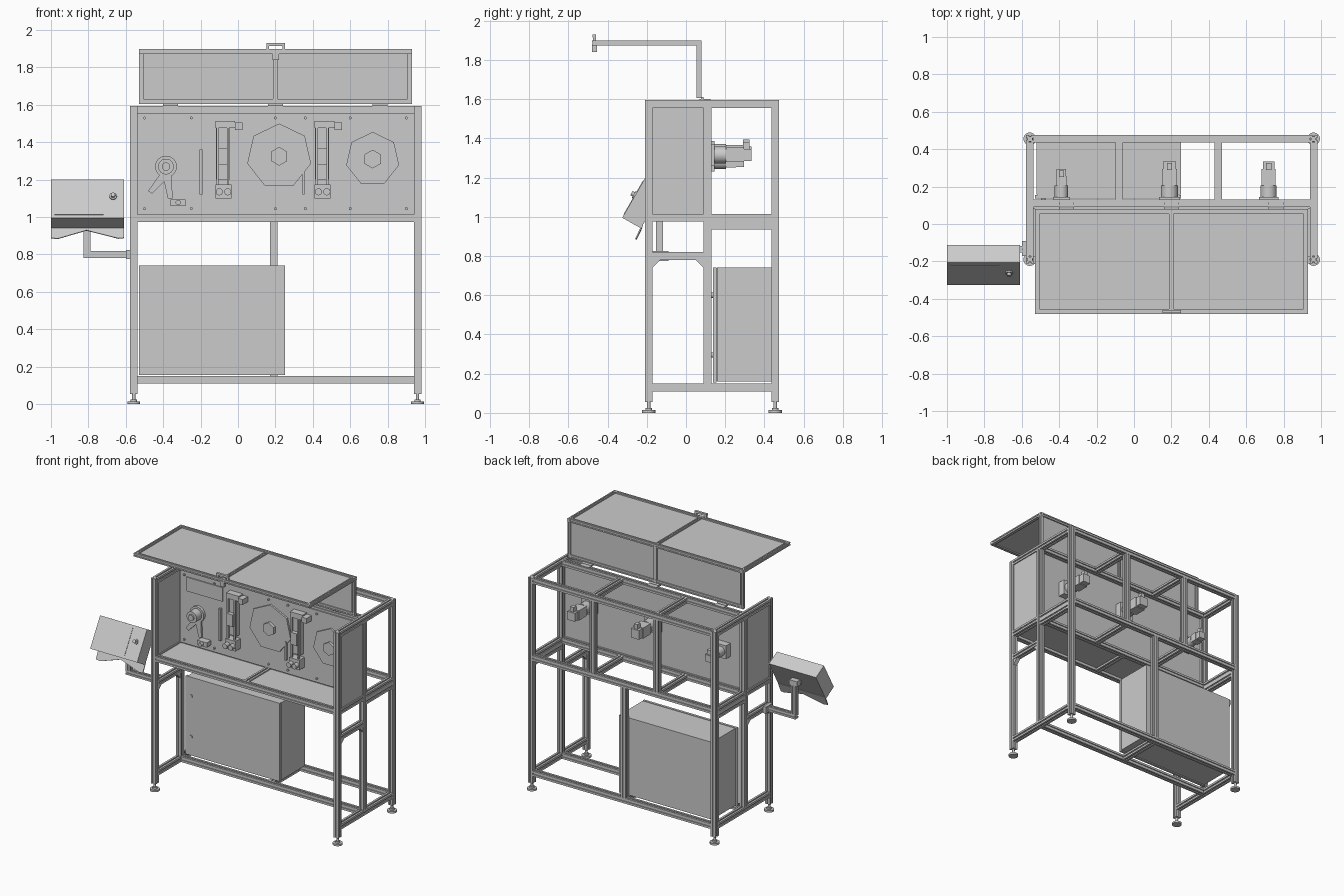
import bpy, bmesh, math
from mathutils import Vector, Matrix

if "Cube" in bpy.data.objects:
    bpy.data.objects.remove(bpy.data.objects["Cube"])


def finish(name, bm):
    bmesh.ops.recalc_face_normals(bm, faces=bm.faces)
    me = bpy.data.meshes.new(name)
    bm.to_mesh(me)
    bm.free()
    ob = bpy.data.objects.new(name, me)
    bpy.context.collection.objects.link(ob)
    return ob


def box(name, x0, x1, y0, y1, z0, z1):
    bm = bmesh.new()
    bmesh.ops.create_cube(bm, size=1)
    for v in bm.verts:
        v.co = Vector(((x0 + x1) / 2 + v.co.x * (x1 - x0),
                       (y0 + y1) / 2 + v.co.y * (y1 - y0),
                       (z0 + z1) / 2 + v.co.z * (z1 - z0)))
    return finish(name, bm)


def prism(name, points, offset):
    """Extrude a planar 3D outline along a vector."""
    bm = bmesh.new()
    face = bm.faces.new([bm.verts.new(p) for p in points])
    geo = bmesh.ops.extrude_face_region(bm, geom=[face], use_keep_orig=True)
    bmesh.ops.translate(bm, vec=Vector(offset),
                        verts=[g for g in geo["geom"] if isinstance(g, bmesh.types.BMVert)])
    return finish(name, bm)


def cyl(name, a, b, r, n=24):
    a, b = Vector(a), Vector(b)
    d = b - a
    bm = bmesh.new()
    bmesh.ops.create_cone(bm, cap_ends=True, segments=n, radius1=r, radius2=r, depth=d.length,
                          matrix=Matrix.Translation((a + b) / 2) @ d.to_track_quat('Z', 'Y').to_matrix().to_4x4())
    for f in bm.faces:
        f.smooth = n > 10 and len(f.verts) == 4
    return finish(name, bm)


def bar(name, a, b, h=0.02):
    """Slotted square extrusion from a to b, half width h."""
    a, b = Vector(a), Vector(b)
    s, d = h * 0.25, h * 0.65
    side = [(h, -h), (h, -s), (d, -s), (d, s), (h, s)]
    pts = []
    for k in range(4):
        c, q = [(1, 0), (0, 1), (-1, 0), (0, -1)][k]
        pts += [(c * x - q * y, q * x + c * y) for x, y in side]
    rot = (b - a).to_track_quat('Z', 'Y')
    return prism(name, [a + rot @ Vector((x, y, 0)) for x, y in pts], b - a)


# Main frame positions
XL, XR = -0.557, 0.96
YF, YM, YB = -0.19, 0.11, 0.455
H = 0.02
TOP, MID, BOT = 1.575, 0.995, 0.13

# Posts, feet and side rails
for x, side in ((XL, "left"), (XR, "right")):
    for y, row in ((YF, "front"), (YB, "back")):
        bar(f"{side}_{row}_post", (x, y, 0.055), (x, y, 1.595))
        cyl(f"{side}_{row}_foot_pad", (x, y, 0), (x, y, 0.014), 0.034)
        cyl(f"{side}_{row}_foot_collar", (x, y, 0.014), (x, y, 0.026), 0.017)
        cyl(f"{side}_{row}_foot_stem", (x, y, 0.026), (x, y, 0.056), 0.009, 12)
    bar(f"{side}_middle_post", (x, YM, BOT + H), (x, YM, TOP - H))
    for z, lvl in ((TOP, "top"), (BOT, "bottom")):
        bar(f"{side}_{lvl}_rail", (x, YF + H, z), (x, YB - H, z))
    bar(f"{side}_front_deck_rail", (x, YF + H, MID), (x, YM - H, MID))
    for z in (MID, MID - 0.04):
        bar(f"{side}_back_deck_rail", (x, YM + H, z), (x, YB - H, z))
    bar(f"{side}_arm_rail", (x, YF + H, 0.80), (x, YM - H, 0.80))
    for y, s in ((YF + H, 1), (YM - H, -1)):
        prism(f"{side}_gusset", [(x - .015, y, .78), (x - .015, y + s * .04, .78), (x - .015, y, .74)], (.03, 0, 0))
    box(f"{side}_panel", x - 0.012, x + 0.012, YF + H, YM - H, MID + H, TOP - H)

# Long rails
for name, y, z in (("back_top", YB, TOP), ("middle_top", YM, TOP), ("back_deck", YB, MID),
                   ("middle_deck", YM, MID), ("front_deck", YF, MID),
                   ("back_bottom", YB, BOT), ("middle_bottom", YM, BOT)):
    bar(f"{name}_rail", (XL + H, y, z), (XR - H, y, z))

# Rear bay posts and cross rails
for x in (-0.08, 0.45):
    bar("rear_bay_post", (x, YB, MID + H), (x, YB, TOP - H))
    for z in (TOP, MID):
        bar("rear_cross_rail", (x, YM + H, z), (x, YB - H, z))
bar("rear_lower_post", (0.19, YB, BOT + H), (0.19, YB, MID - H))
bar("bottom_cross_rail", (0.19, YM + H, BOT), (0.19, YB - H, BOT))
bar("deck_cross_rail", (0.19, YF + H, MID), (0.19, YM - H, MID))

# Work area plates
box("back_plate", XL + H, XR - H, 0.08, 0.092, 1.015, 1.555)
box("deck_plate", XL + H, XR - H, YF + H, YM - H, 0.998, 1.006)

# Electrical cabinet with door, hinges and lock
box("cabinet_body", -0.52, 0.25, 0.158, 0.435, 0.16, 0.74)
box("cabinet_door", -0.53, 0.25, 0.137, 0.155, 0.155, 0.742)
box("cabinet_gasket", -0.515, 0.24, 0.154, 0.159, 0.165, 0.735)
for z in (0.295, 0.60):
    cyl("cabinet_lock", (-0.485, 0.138, z), (-0.485, 0.131, z), 0.013, 12)

# Raised L-shaped cover: framed top and framed rear panel
CX0, CX1 = -0.53, 0.93
c = 0.0125
for x in (CX0 + c, 0.2, CX1 - c):
    bar("cover_top_strut", (x, -0.475, 1.885), (x, 0.08, 1.885), c)
    bar("cover_rear_strut", (x, 0.067, 1.605), (x, 0.067, 1.873), c)
for y, z in ((-0.4675, 1.885), (0.067, 1.885), (0.067, 1.6175)):
    bar("cover_long_bar", (CX0, y, z), (CX1, y, z), c)
box("cover_top_panel", CX0 + .02, CX1 - .02, -0.46, 0.06, 1.881, 1.888)
box("cover_rear_panel", CX0 + .02, CX1 - .02, 0.063, 0.070, 1.62, 1.88)
for x in (-0.36, 0.2, 0.76):
    box("cover_hinge_leaf", x - .04, x + .04, 0.07, 0.125, 1.594, 1.601)
    cyl("cover_hinge_pin", (x - .04, 0.084, 1.604), (x + .04, 0.084, 1.604), 0.007, 12)

# Cover handle
for x in (0.16, 0.245):
    box("handle_leg", x - .007, x + .007, -0.475, -0.46, 1.89, 1.925)
box("handle_grip", 0.153, 0.252, -0.477, -0.46, 1.914, 1.93)
box("cover_latch", 0.185, 0.22, -0.48, -0.455, 1.84, 1.875)

# Tilted control box, screen, knob and lower flap
u = Vector((0, 0.118, 0.205))
w = Vector((0, 0.095, -0.054))
o = Vector((-1, -0.325, 0.995))
n = -w.normalized()
prism("control_box", [o, o + u, o + u + w, o + w], (0.39, 0, 0))


def on_panel(x, t, out=0.0):
    return Vector((x, o.y, o.z)) + Vector((0, u.y, u.z)) * t + n * out


prism("control_screen", [on_panel(-.98, .08), on_panel(-.72, .08), on_panel(-.72, .92), on_panel(-.98, .92)], n * 0.003)
cyl("control_knob_base", on_panel(-.668, .56), on_panel(-.668, .56, .008), 0.02, 16)
cyl("control_knob", on_panel(-.668, .56, .008), on_panel(-.668, .56, .022), 0.012, 16)
prism("control_flap", [(-1, -.225, .96), (-1, -.258, .89), (-.965, -.258, .885), (-.81, -.235, .93),
                       (-.64, -.258, .887), (-.61, -.258, .89), (-.61, -.225, .96)], (0, .006, -.003))

# Support arm for the control box
bar("arm_horizontal", (-0.825, -0.135, 0.80), (XL - H, -0.135, 0.80), 0.018)
bar("arm_vertical", (-0.807, -0.135, 0.818), (-0.807, -0.135, 1.04), 0.018)
box("arm_mount_plate", -0.60, -0.577, -0.17, -0.09, 0.775, 0.825)
box("arm_tilt_bracket", -0.84, -0.775, -0.165, -0.115, 1.03, 1.07)

# Linear slides on the front of the plate
for x in (-0.075, 0.455):
    box("slide_body", x - .042, x + .032, 0.045, 0.08, 1.20, 1.50)
    for dx in (-.034, .022):
        box("slide_rail", x + dx - .006, x + dx + .006, 0.03, 0.045, 1.17, 1.50)
    box("slide_carriage", x - .03, x + .02, 0.015, 0.045, 1.28, 1.37)
    box("slide_top_clamp", x - .045, x + .06, 0.03, 0.08, 1.475, 1.515)
    box("slide_side_block", x + .06, x + .10, 0.02, 0.08, 1.465, 1.505)
    box("slide_foot", x - .045, x + .04, 0.02, 0.08, 1.10, 1.175)
    for dx in (-.025, .02):
        cyl("slide_roller", (x + dx, 0.02, 1.135), (x + dx, -0.015, 1.135), 0.019, 16)

# Low-poly reels with hubs
for x, z, r, k in ((0.22, 1.325, 0.175, 7), (0.72, 1.31, 0.145, 7)):
    cyl("reel_disc", (x, 0.066, z), (x, 0.08, z), r, k)
    cyl("reel_hub", (x, 0.045, z), (x, 0.066, z), 0.05, 6)

# Drive roller on its angled bracket
cyl("drive_roller_flange", (-0.385, 0.06, 1.27), (-0.385, 0.08, 1.27), 0.058)
cyl("drive_roller", (-0.385, 0.0, 1.27), (-0.385, 0.06, 1.27), 0.042)
cyl("drive_roller_cap", (-0.385, -0.012, 1.27), (-0.385, 0.0, 1.27), 0.022, 16)
prism("roller_bracket", [(-.41, .066, 1.24), (-.48, .066, 1.14), (-.46, .066, 1.125), (-.395, .066, 1.19),
                         (-.375, .066, 1.10), (-.35, .066, 1.10), (-.355, .066, 1.24)], (0, .014, 0))
box("guide_block", -0.36, -0.28, 0.03, 0.08, 1.06, 1.095)
cyl("guide_pin", (-0.32, 0.005, 1.078), (-0.32, 0.03, 1.078), 0.014, 12)
box("sensor_plate", -0.48, -0.18, 0.072, 0.08, 1.415, 1.52)
box("side_strip", -0.205, -0.19, 0.06, 0.08, 1.12, 1.36)
box("side_strip", 0.345, 0.355, 0.06, 0.08, 1.12, 1.26)

# Bolts around the plate
for x in (-0.5, -0.25, 0.2, 0.36, 0.6, 0.9):
    for z in (1.045, 1.53):
        cyl("plate_bolt", (x, 0.07, z), (x, 0.08, z), 0.008, 8)

# Gear motors behind the plate
for x, z, r, end in ((-0.388, 1.28, 0.03, 0.295), (0.19, 1.325, 0.04, 0.335), (0.72, 1.315, 0.037, 0.335)):
    box("motor_flange", x - r - .015, x + r + .015, 0.092, 0.145, z - r - .02, z + r + .02)
    cyl("motor_gearbox", (x, 0.145, z), (x, 0.205, z), r + .006)
    box("motor_body", x - r, x + r, 0.205, end - .04, z - r, z + r)
    box("motor_end_cap", x - r * .85, x + r * .85, end - .04, end, z - r * .85, z + r * .85)
    box("motor_connector", x - .014, x + .014, end - .045, end - .01, z + r * .85, z + r + .03)
